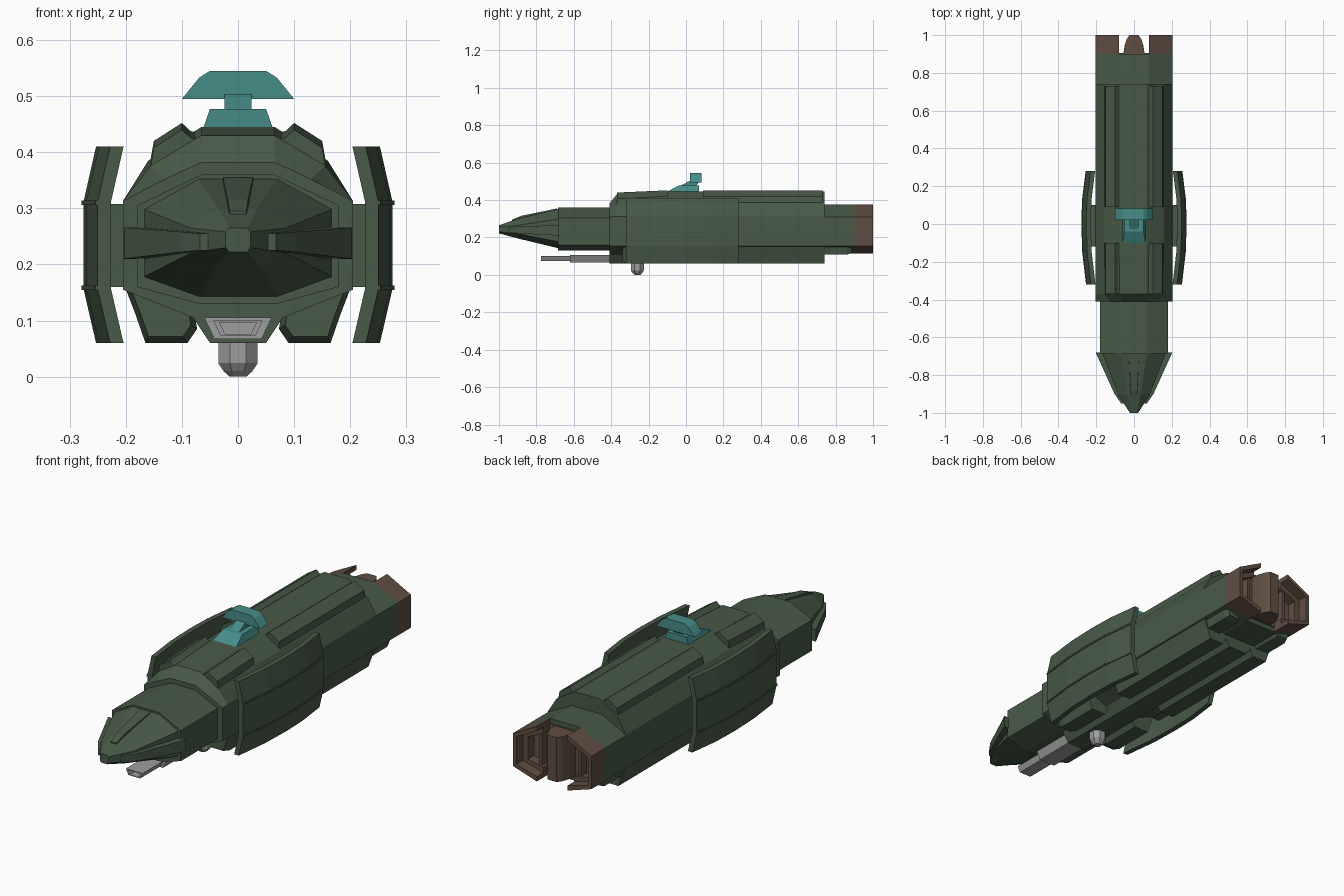
import bpy, bmesh, math

cube = bpy.data.objects.get("Cube")
if cube:
    bpy.data.objects.remove(cube)


def material(name, rgb):
    m = bpy.data.materials.new(name)
    m.use_nodes = True
    m.diffuse_color = (*rgb, 1)
    m.node_tree.nodes["Principled BSDF"].inputs["Base Color"].default_value = (*rgb, 1)
    return m


green = material("hull green", (0.065, 0.102, 0.065))
brown = material("engine brown", (0.117, 0.076, 0.054))
grey = material("gun grey", (0.34, 0.34, 0.34))
teal = material("antenna teal", (0.061, 0.27, 0.25))


def loft(name, rings, mat):
    """Skin a list of equal rings of points and cap both ends."""
    bm = bmesh.new()
    loops = [[bm.verts.new(p) for p in ring] for ring in rings]
    n = len(loops[0])
    for a, b in zip(loops, loops[1:]):
        for i in range(n):
            j = (i + 1) % n
            bm.faces.new((a[i], a[j], b[j], b[i]))
    bm.faces.new(loops[0])
    bm.faces.new(loops[-1])
    bmesh.ops.recalc_face_normals(bm, faces=bm.faces)
    me = bpy.data.meshes.new(name)
    bm.to_mesh(me)
    bm.free()
    me.materials.append(mat)
    ob = bpy.data.objects.new(name, me)
    bpy.context.scene.collection.objects.link(ob)
    return ob


def section(y, pts, dz=0):
    return [(x, y, z + dz) for x, z in pts]


def sym(y, half):
    """Full ring at y from its left half, listed top to bottom."""
    return section(y, half + [(-x, z) for x, z in reversed(half)])


def shrink(pts, f, cx, cz):
    return [(cx + (x - cx) * f, cz + (z - cz) * f) for x, z in pts]


def pair(name, rings, mat):
    loft("left_" + name, rings, mat)
    loft("right_" + name, [[(-x, y, z) for x, y, z in r] for r in rings], mat)


def rect(z, x, y0, y1):
    return [(-x, y0, z), (x, y0, z), (x, y1, z), (-x, y1, z)]


# Main hull with its keel
belly = [(0.205, 0.313), (0.205, 0.155), (0.08, 0.105), (0.05, 0.06)]
loft("main_hull", [
    sym(-0.41, [(0.065, 0.382), (0.13, 0.352)] + belly),
    sym(-0.37, [(0.065, 0.43), (0.155, 0.376)] + belly),
    sym(-0.1, [(0.065, 0.445), (0.16, 0.385)] + belly),
    sym(0.74, [(0.065, 0.445), (0.16, 0.385)] + belly)], green)

# Neck and nose
neck = [(0.065, 0.36), (0.18, 0.305), (0.18, 0.16), (0.07, 0.13)]
loft("neck", [sym(-0.685, neck), sym(-0.4, neck)], green)
loft("nose", [
    sym(-0.685, [(0.07, 0.352), (0.167, 0.298), (0.167, 0.178), (0.07, 0.143)]),
    sym(-0.9, [(0.035, 0.3), (0.085, 0.265), (0.085, 0.22), (0.04, 0.195)]),
    sym(-1.0, [(0.016, 0.265), (0.022, 0.258), (0.022, 0.23), (0.016, 0.222)])], green)
loft("nose_ridge", [
    sym(-0.69, [(0.027, 0.355), (0.03, 0.32)]),
    sym(-0.88, [(0.018, 0.316), (0.02, 0.28)]),
    sym(-0.93, [(0.015, 0.295), (0.016, 0.27)])], green)


def fin(y, x0, x1, z0, z1):
    return section(y, [(x0, z0), (x1, z0), (x1, z1), (x0, z1)])


pair("nose_fin", [fin(-0.68, 0.13, 0.203, 0.21, 0.266),
                  fin(-0.9, 0.06, 0.103, 0.222, 0.258),
                  fin(-0.95, 0.03, 0.068, 0.225, 0.255)], green)

# Raised strips along the upper slopes
strip = [(0.075, 0.435), (0.085, 0.438), (0.1, 0.452), (0.15, 0.42), (0.157, 0.38), (0.1, 0.39)]
pair("front_top_strip", [section(-0.37, strip, -0.012), section(-0.1, strip)], green)
pair("rear_top_strip", [section(0.09, strip), section(0.73, strip)], green)

# Belly pods, front and rear
pod = [(0.2, 0.156), (0.183, 0.112), (0.165, 0.06), (0.09, 0.06), (0.073, 0.085), (0.08, 0.13)]
small = shrink(pod, 0.82, 0.135, 0.125)
pair("front_belly_pod", [section(-0.34, small), section(-0.3, pod),
                         section(-0.1, pod)], green)
pair("rear_belly_pod", [section(0.08, pod), section(0.74, pod)], green)

# Tail section with small lower fairings
tail = [(0.08, 0.375), (0.205, 0.31), (0.205, 0.155), (0.08, 0.115)]
loft("tail", [sym(0.73, tail), sym(0.9, tail)], green)
fairing = [(0.192, 0.165), (0.178, 0.11), (0.11, 0.108), (0.09, 0.14)]
pair("tail_fairing", [section(0.73, fairing), section(0.86, fairing),
                      section(0.885, shrink(fairing, 0.8, 0.14, 0.15))], green)

# Engine shells: stepped C-shaped rings either side of a centre column
step1 = [(0.08, 0.352), (0.187, 0.298), (0.187, 0.167), (0.08, 0.138)]
step2 = [(0.08, 0.325), (0.162, 0.285), (0.162, 0.18), (0.08, 0.163)]
for name, outer, inner, y in (("engine_shell", tail, step1, 1.0),
                              ("engine_inner_step", step1, step2, 0.95)):
    c_shape = outer + inner[::-1]
    pair(name, [section(0.9, c_shape), section(y, c_shape)], brown)
back = [(x * 0.99, z) for x, z in step1]
loft("engine_back_plate", [sym(0.895, back), sym(0.905, back)], brown)
column = [(0.056, 0.9), (0.05, 0.945), (0.038, 0.98), (0.024, 1.0)]
column += [(-x, y) for x, y in reversed(column)]
loft("engine_column", [[(x, y, z) for x, y in column] for z in (0.14, 0.35)], brown)
pair("engine_vane", [fin(0.9, 0.09, 0.115, 0.15, 0.34),
                     fin(0.94, 0.095, 0.11, 0.16, 0.33)], brown)


# Curved side armour plates with seam lips and mounts
def plate(y, o):
    outer = [(o - 0.022, 0.41), (o, 0.313), (o, 0.155), (o - 0.022, 0.06)]
    return section(y, outer + [(x - 0.024, z) for x, z in reversed(outer)])


curve = [(-0.32, 0.25), (-0.15, 0.27), (0.0, 0.275), (0.13, 0.271), (0.28, 0.252)]
pair("side_plate", [plate(y, o) for y, o in curve], green)
for name, z in (("upper_seam", 0.31), ("lower_seam", 0.158)):
    pair("plate_" + name, [fin(y, o - 0.01, o + 0.004, z - 0.004, z + 0.004)
                           for y, o in curve], green)
pair("plate_mount", [fin(-0.12, 0.19, 0.255, 0.16, 0.308),
                     fin(0.1, 0.19, 0.255, 0.16, 0.308)], green)

# Chin gun with a recessed muzzle
breech = [(0.06, 0.105), (0.042, 0.067)]
barrel = [(0.044, 0.1), (0.031, 0.073)]
bore = shrink(barrel, 0.75, 0, 0.0865)
loft("gun_breech", [sym(-0.62, breech), sym(-0.4, breech)], grey)
loft("gun_barrel", [sym(-0.74, bore), sym(-0.775, bore),
                    sym(-0.775, barrel), sym(-0.61, barrel)], grey)


# Ball turret under the keel
def disc(z, r):
    angles = [math.radians(22.5 + 45 * i) for i in range(8)]
    return [(r * math.cos(a), -0.26 + r * math.sin(a), z) for a in angles]


loft("belly_turret", [disc(0.07, 0.038), disc(0.024, 0.038),
                      disc(0.01, 0.028), disc(0.0, 0.017)], grey)

# Antenna base, leaning neck and dish
loft("antenna_base", [rect(0.44, 0.063, -0.11, 0.07),
                      rect(0.477, 0.05, -0.04, 0.07)], teal)
loft("antenna_neck", [rect(0.47, 0.024, -0.04, 0.05),
                      rect(0.503, 0.024, 0.02, 0.075)], teal)
dish = [(0.05, 0.545), (0.069, 0.533), (0.1, 0.495)]
loft("antenna_dish", [sym(0.022, dish), sym(0.082, dish)], teal)
